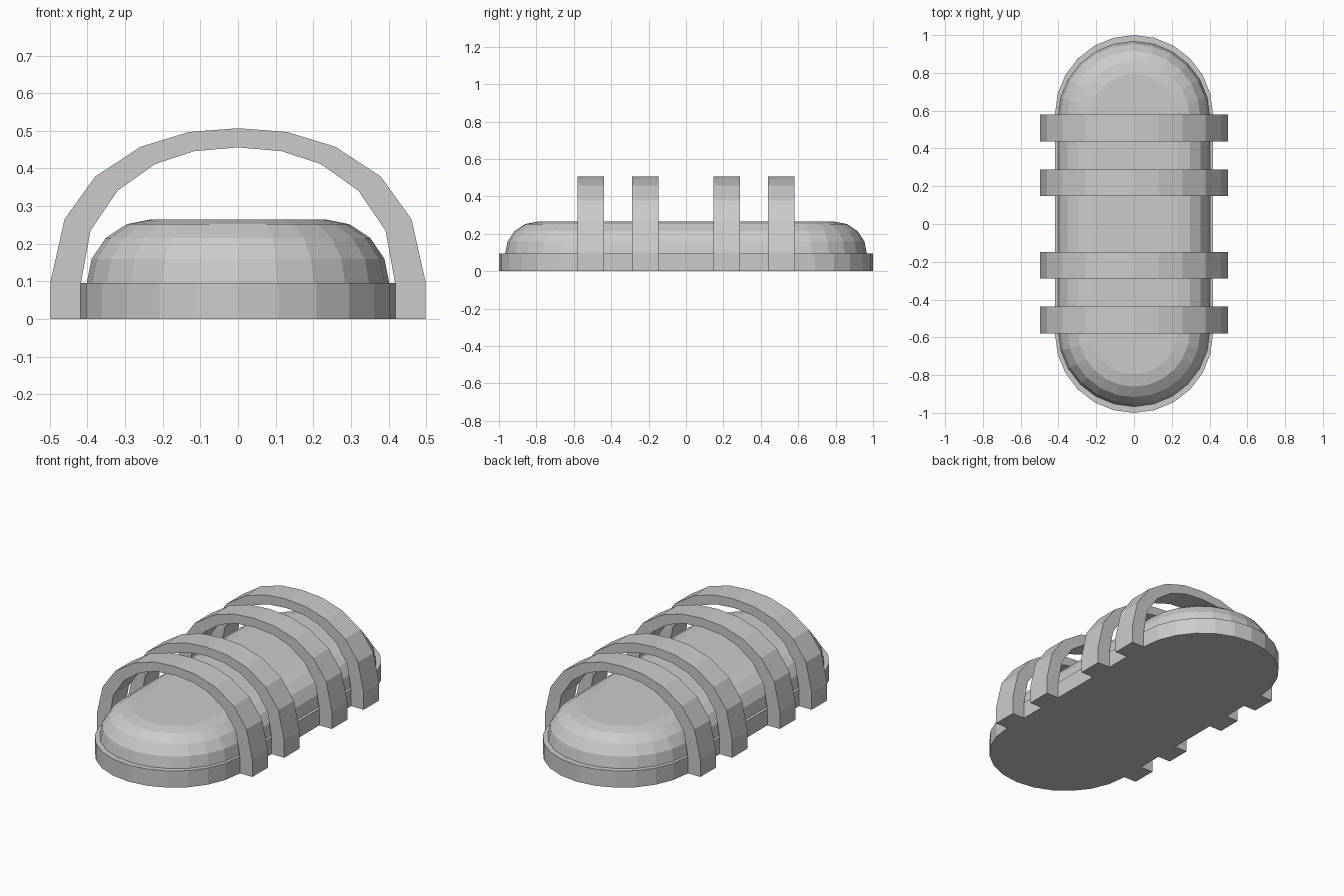
import bpy
import bmesh
from math import sin, cos, pi

if "Cube" in bpy.data.objects:
    bpy.data.objects.remove(bpy.data.objects["Cube"])


def finish(bm, name):
    bmesh.ops.recalc_face_normals(bm, faces=bm.faces)
    mesh = bpy.data.meshes.new(name)
    bm.to_mesh(mesh)
    bm.free()
    obj = bpy.data.objects.new(name, mesh)
    bpy.context.collection.objects.link(obj)
    return obj


def stadium(radius, centre, steps=12):
    """Outline with two half-round ends, counter-clockwise."""
    pts = []
    for half in (0, 1):
        side = 1 - 2 * half
        for i in range(steps + 1):
            a = pi * half + pi * i / steps
            pts.append((radius * cos(a), side * centre + radius * sin(a)))
    return pts


def loft(name, rings, centre):
    """Stack stadium rings given as (radius, height) and cap both ends."""
    bm = bmesh.new()
    loops = [[bm.verts.new((x, y, z)) for x, y in stadium(r, centre)]
             for r, z in rings]
    for a, b in zip(loops, loops[1:]):
        for i in range(len(a)):
            j = (i + 1) % len(a)
            bm.faces.new((a[i], a[j], b[j], b[i]))
    bm.faces.new(loops[0][::-1])
    bm.faces.new(loops[-1])
    return finish(bm, name)


# Base slab
loft("base", [(0.418, 0), (0.418, 0.096)], 0.582)

# Cushion with a quarter-round upper edge
edge = [(0.23 + 0.172 * cos(pi * i / 8), 0.095 + 0.17 * sin(pi * i / 8))
        for i in range(5)]
loft("cushion", [(0.402, 0.05)] + edge, 0.565)

# Hoops spanning the cushion
OUTER = [(0.498, 0), (0.498, 0.1), (0.461, 0.265), (0.379, 0.379),
         (0.258, 0.458), (0.13, 0.497)]
INNER = [(0.417, 0), (0.417, 0.098), (0.392, 0.235), (0.32, 0.341),
         (0.22, 0.412), (0.116, 0.446)]


def full_arc(half, top):
    return half + [(0, top)] + [(-x, z) for x, z in reversed(half)]


def hoop(name, y, width=0.142):
    bm = bmesh.new()
    outer, inner = full_arc(OUTER, 0.507), full_arc(INNER, 0.456)
    sections = []
    for (ox, oz), (ix, iz) in zip(outer, inner):
        y0, y1 = y - width / 2, y + width / 2
        sections.append([bm.verts.new(p) for p in
                         ((ox, y0, oz), (ox, y1, oz), (ix, y1, iz), (ix, y0, iz))])
    for a, b in zip(sections, sections[1:]):
        for i in range(4):
            j = (i + 1) % 4
            bm.faces.new((a[i], a[j], b[j], b[i]))
    bm.faces.new(sections[0])
    bm.faces.new(sections[-1])
    return finish(bm, name)


for n, y in enumerate((-0.509, -0.218, 0.218, 0.509), 1):
    hoop(f"hoop_{n}", y)
